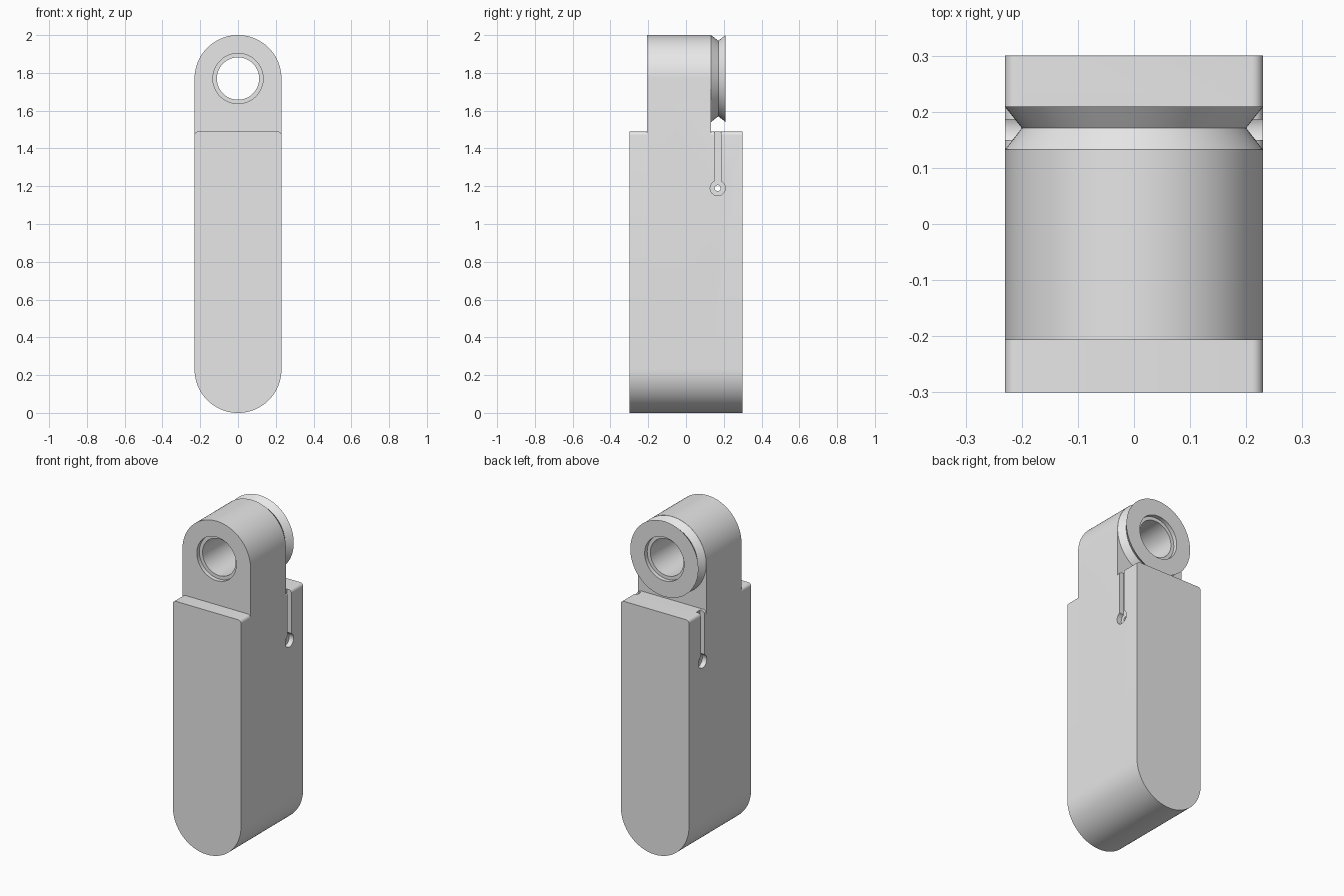
import bpy, bmesh
from math import sin, cos, pi
from mathutils import Matrix

if "Cube" in bpy.data.objects:
    bpy.data.objects.remove(bpy.data.objects["Cube"])

R = 0.23            # half width and end radius
TOP, EYE = 1.49, 1.77   # shoulder height and bore height

grey = bpy.data.materials.new("plain grey")
grey.use_nodes = True
grey.diffuse_color = (0.8, 0.8, 0.8, 1)
grey.node_tree.nodes["Principled BSDF"].inputs["Base Color"].default_value = (0.8, 0.8, 0.8, 1)


def finish(name, bm):
    bmesh.ops.recalc_face_normals(bm, faces=bm.faces)
    mesh = bpy.data.meshes.new(name)
    bm.to_mesh(mesh)
    bm.free()
    mesh.materials.append(grey)
    ob = bpy.data.objects.new(name, mesh)
    bpy.context.collection.objects.link(ob)
    return ob


def arc(cx, cz, r, start, end, steps):
    return [(cx + r * cos(start + (end - start) * i / steps),
             cz + r * sin(start + (end - start) * i / steps)) for i in range(steps + 1)]


def slab(name, outline, y0, y1):
    """Extrude an outline in x and z along y."""
    bm = bmesh.new()
    face = bm.faces.new([bm.verts.new((x, y0, z)) for x, z in outline])
    out = bmesh.ops.extrude_face_region(bm, geom=[face])["geom"]
    bmesh.ops.translate(bm, vec=(0, y1 - y0, 0),
                        verts=[v for v in out if isinstance(v, bmesh.types.BMVert)])
    return finish(name, bm)


def lathe(name, profile, steps=96):
    """Turn (radius, y) points around the bore axis."""
    bm = bmesh.new()
    rings = [[bm.verts.new((r * cos(2 * pi * i / steps), y, EYE + r * sin(2 * pi * i / steps)))
              for i in range(steps)] for r, y in profile]
    for a, b in zip(rings, rings[1:]):
        for i in range(steps):
            j = (i + 1) % steps
            bm.faces.new((a[i], a[j], b[j], b[i]))
    bm.faces.new(rings[0])
    bm.faces.new(rings[-1])
    return finish(name, bm)


def rod(name, x, length, r, y, z):
    bm = bmesh.new()
    bmesh.ops.create_cone(bm, cap_ends=True, segments=32, radius1=r, radius2=r, depth=length,
                          matrix=Matrix.Translation((x, y, z)) @ Matrix.Rotation(pi / 2, 4, 'Y'))
    return finish(name, bm)


def box(name, centre, size):
    bm = bmesh.new()
    bmesh.ops.create_cube(bm, size=1, matrix=Matrix.Translation(centre) @ Matrix.Diagonal((*size, 1)))
    return finish(name, bm)


def combine(target, tool, operation):
    tool.hide_render = True
    mod = target.modifiers.new(operation.lower(), 'BOOLEAN')
    mod.object, mod.operation, mod.solver = tool, operation, 'EXACT'
    bpy.context.view_layer.objects.active = target
    bpy.ops.object.modifier_apply(modifier=mod.name)
    bpy.data.objects.remove(tool)


# Body: tall middle slab between two shorter ones
bottom = arc(0, R, R, pi, 2 * pi, 48)
c = 0.02
short = bottom + arc(R - c, TOP - c, c, 0, pi / 2, 6) + arc(c - R, TOP - c, c, pi / 2, pi, 6)
tall = bottom + arc(0, EYE, R, 0, pi, 48)
link = slab("link_body", tall, -0.207, 0.133)
combine(link, slab("front_shoulder", short, -0.3, -0.207), 'UNION')
combine(link, slab("rear_shoulder", short, 0.133, 0.3), 'UNION')

# Grooved rear collar
combine(link, lathe("grooved_collar", [(0.2, 0.1), (0.2295, 0.133), (0.2, 0.171), (R, 0.209)]), 'UNION')

# Bore with a shallow counterbore at each end
combine(link, lathe("bore_cutter", [(0.133, -0.25), (0.133, -0.182), (0.112, -0.182),
                                    (0.112, 0.184), (0.133, 0.184), (0.133, 0.25)]), 'DIFFERENCE')

# Cord slots, their round ends and the cross hole
slot_y, slot_z = 0.168, 1.19
for side in (-1, 1):
    combine(link, box("slot_cutter", (side * 0.23, slot_y, 1.37), (0.06, 0.036, 0.36)), 'DIFFERENCE')
    combine(link, rod("recess_cutter", side * 0.23, 0.06, 0.04, slot_y, slot_z), 'DIFFERENCE')
combine(link, rod("cross_hole_cutter", 0, 0.6, 0.016, slot_y, slot_z), 'DIFFERENCE')

# Smooth curves, sharp edges
bpy.ops.object.select_all(action='DESELECT')
link.select_set(True)
bpy.context.view_layer.objects.active = link
bpy.ops.object.shade_smooth_by_angle(angle=pi / 7)
